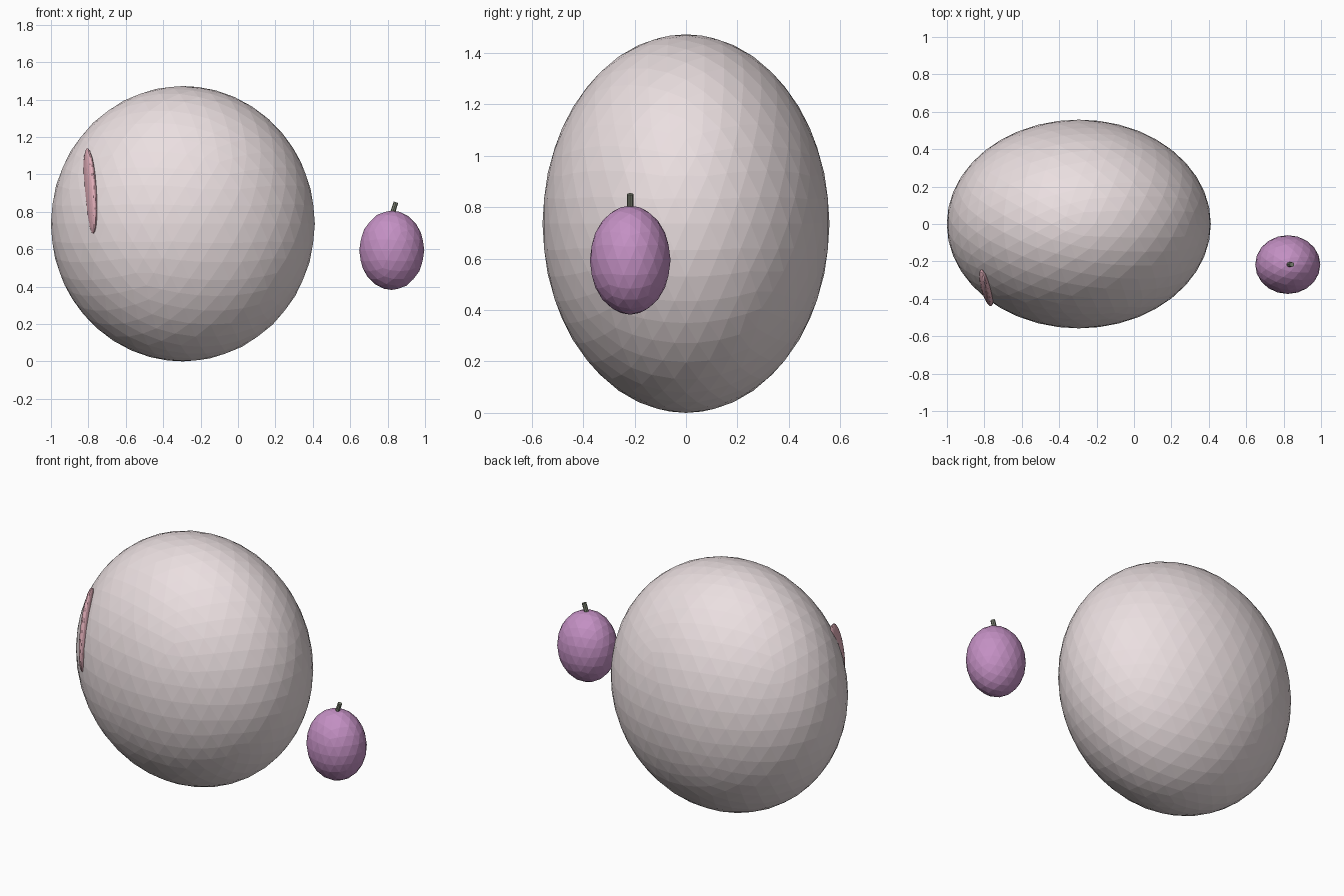
import bpy
from math import radians

if "Cube" in bpy.data.objects:
    bpy.data.objects.remove(bpy.data.objects["Cube"])


def colour(obj, name, rgb):
    mat = bpy.data.materials.new(name)
    mat.diffuse_color = (*rgb, 1)
    mat.use_nodes = True
    mat.node_tree.nodes["Principled BSDF"].inputs["Base Color"].default_value = mat.diffuse_color
    obj.data.materials.append(mat)


def ellipsoid(name, centre, radii, detail, rgb, rot=(0, 0, 0)):
    bpy.ops.mesh.primitive_ico_sphere_add(
        subdivisions=detail, radius=1, location=centre,
        rotation=[radians(a) for a in rot])
    obj = bpy.context.object
    obj.name = name
    obj.scale = radii
    colour(obj, name + "_colour", rgb)
    return obj


# large faceted body
ellipsoid("body", (-0.295, 0, 0.736), (0.706, 0.558, 0.736), 4, (0.83, 0.74, 0.75))

# thin pink fin half sunk in the body, leaning back with its surface
ellipsoid("pink_fin", (-0.79, -0.335, 0.91), (0.03, 0.085, 0.24), 3,
          (0.75, 0.42, 0.48), (-17, 0, 14))

# small purple fruit
ellipsoid("fruit", (0.822, -0.217, 0.594), (0.174, 0.157, 0.212), 3, (0.55, 0.28, 0.55))

# short leaning stem
bpy.ops.mesh.primitive_cylinder_add(
    vertices=8, radius=0.013, depth=0.075, location=(0.833, -0.217, 0.815),
    rotation=(0, radians(18), 0))
stem = bpy.context.object
stem.name = "stem"
colour(stem, "stem_colour", (0.2, 0.22, 0.17))
